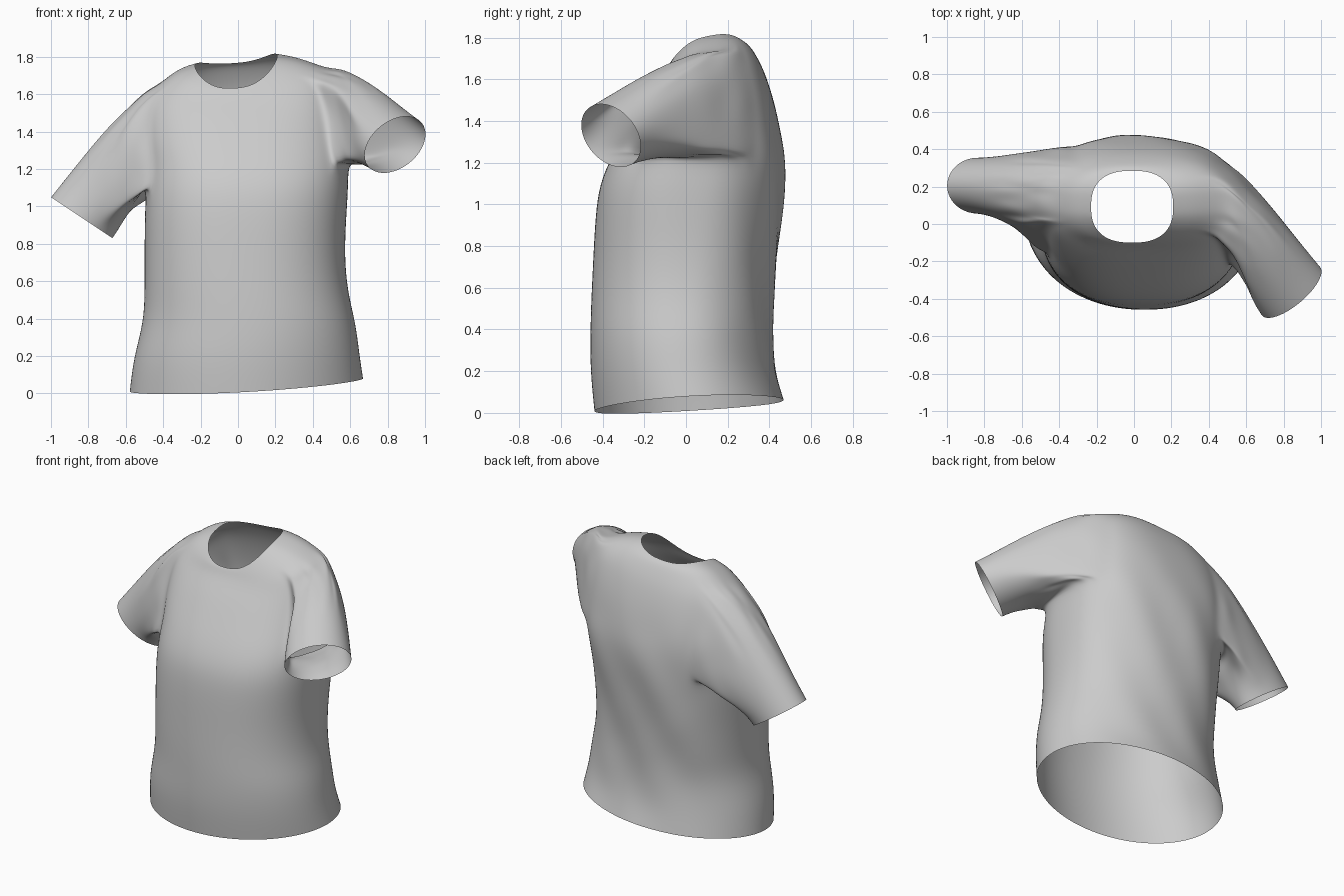
import bpy
import bmesh
import math
import random
from mathutils import Vector

random.seed(4)
if "Cube" in bpy.data.objects:
    bpy.data.objects.remove(bpy.data.objects["Cube"], do_unlink=True)

COLUMNS = 48      # vertices around the body
HALF_ARMHOLE = 5  # columns either side of the arm centre
STEPS = 7         # rings along each sleeve

# Body rings: height, min x, max x, min y, max y, sideways lean, back rise, side rise
RINGS = [
    (.035, -.58, .67, -.44, .47, .035, .027, .01),
    (.2, -.56, .65, -.46, .43, .01, 0, 0),
    (.38, -.505, .63, -.46, .415, 0, 0, 0),
    (.55, -.5, .585, -.455, .42, 0, 0, 0),
    (.75, -.5, .57, -.445, .44, 0, 0, 0),
    (.95, -.5, .58, -.435, .46, 0, 0, 0),
    (1.1, -.49, .59, -.415, .475, 0, 0, 0),
    (1.23, -.48, .59, -.358, .475, 0, 0, 0),
    (1.35, -.5, .57, -.285, .455, .01, 0, 0),
    (1.48, -.5, .55, -.21, .425, .02, .01, 0),
    (1.58, -.48, .53, -.155, .385, .03, .035, .02),
    (1.64, -.42, .48, -.125, .35, .04, .05, .05),
    (1.69, -.33, .34, -.107, .31, .03, .065, .065),
    (1.7, -.23, .21, -.1, .285, .027, .067, .078),
]


def rounded(value, power):
    return math.copysign(abs(value) ** power, value)


def body_point(ring, column):
    z, x0, x1, y0, y1, lean, rise, bow = ring
    angle = 2 * math.pi * column / COLUMNS
    c, s = math.cos(angle), math.sin(angle)
    power = 1 - .2 * min(1, z / 1.2)
    x = (x0 + x1) / 2 + (x1 - x0) / 2 * rounded(c, power)
    y = (y0 + y1) / 2 + (y1 - y0) / 2 * rounded(s, power)
    # Slanting cloth folds across the back, which is fuller on the right
    fold = max(0, s) * max(0, math.sin(math.pi * min(1, z / 1.5)))
    y += fold * (.012 * math.sin(16 * (x - .6 * z)) - .08 * x)
    return Vector((x, y, z + lean * c + rise * s + bow * c * c))


def armhole_loop(grid, centre, low, high, toward_back):
    """Armhole rim, from the top middle round the back, down and up the front."""
    n, d = HALF_ARMHOLE, toward_back
    cells = [(high, k * d) for k in range(n)]
    cells += [(r, n * d) for r in range(high, low, -1)]
    cells += [(low, k * d) for k in range(n, -n, -1)]
    cells += [(r, -n * d) for r in range(low, high)]
    cells += [(high, k * d) for k in range(-n, 0)]
    return [grid[r][(centre + k) % COLUMNS] for r, k in cells]


def add_sleeve(bm, loop, centre, up, back, start, end, fullness):
    """Sweep the armhole rim along smooth curves to the cuff."""
    centre, up, back = Vector(centre), Vector(up), Vector(back)
    start, end = Vector(start).normalized(), Vector(end).normalized()
    roots = [v.co.copy() for v in loop]
    count = len(loop)
    previous = loop
    for step in range(1, STEPS + 1):
        t = step / STEPS
        row = []
        for k, root in enumerate(roots):
            a = 2 * math.pi * k / count
            cuff = centre + up * math.cos(a) + back * math.sin(a)
            reach = (cuff - root).length * fullness
            p = root * (2 * t**3 - 3 * t**2 + 1) + cuff * (3 * t**2 - 2 * t**3)
            p += start * reach * (t**3 - 2 * t**2 + t) + end * reach * (t**3 - t**2)
            # Crumpled cloth close to the seam
            crumple = .016 * max(0, 1 - t * 1.4)
            p += Vector([random.uniform(-crumple, crumple) for _ in range(3)])
            row.append(bm.verts.new(p))
        for k in range(count):
            m = (k + 1) % count
            bm.faces.new((previous[k], previous[m], row[m], row[k]))
        previous = row


# Body shell, leaving the armholes open
bm = bmesh.new()
grid = [[bm.verts.new(body_point(r, c)) for c in range(COLUMNS)] for r in RINGS]
left_low, right_low, high = 7, 6, 11
left_centre, right_centre = 0, COLUMNS // 2 - 2


def in_armhole(row, column):
    def near(centre):
        return (column - centre + HALF_ARMHOLE) % COLUMNS < 2 * HALF_ARMHOLE
    return (near(left_centre) and left_low <= row < high) or (
        near(right_centre) and right_low <= row < high)


for r in range(len(RINGS) - 1):
    for c in range(COLUMNS):
        if not in_armhole(r, c):
            n = (c + 1) % COLUMNS
            bm.faces.new((grid[r][c], grid[r][n], grid[r + 1][n], grid[r + 1][c]))

# Left sleeve reaches forward, right sleeve hangs down
add_sleeve(bm, armhole_loop(grid, left_centre, left_low, high, 1),
           (.84, -.36, 1.33), (.035, -.07, .15), (.16, .125, .025),
           (1, -.55, .12), (.6, -.7, -.4), .8)
add_sleeve(bm, armhole_loop(grid, right_centre, right_low, high, -1),
           (-.835, .205, .94), (-.165, 0, .11), (0, .15, 0),
           (-1, .1, -.38), (-.62, 0, -.78), .65)

for vert in [v for v in bm.verts if not v.link_faces]:
    bm.verts.remove(vert)
bmesh.ops.recalc_face_normals(bm, faces=bm.faces)
mesh = bpy.data.meshes.new("shirt")
bm.to_mesh(mesh)
bm.free()
shirt = bpy.data.objects.new("shirt", mesh)
bpy.context.collection.objects.link(shirt)

# Plain grey cloth
cloth = bpy.data.materials.new("grey_cloth")
cloth.use_nodes = True
grey = (.6, .6, .6, 1)
cloth.diffuse_color = grey
cloth.node_tree.nodes["Principled BSDF"].inputs["Base Color"].default_value = grey
mesh.materials.append(cloth)

smoothing = shirt.modifiers.new("smoothing", "SUBSURF")
smoothing.levels = smoothing.render_levels = 2
for polygon in mesh.polygons:
    polygon.use_smooth = True
